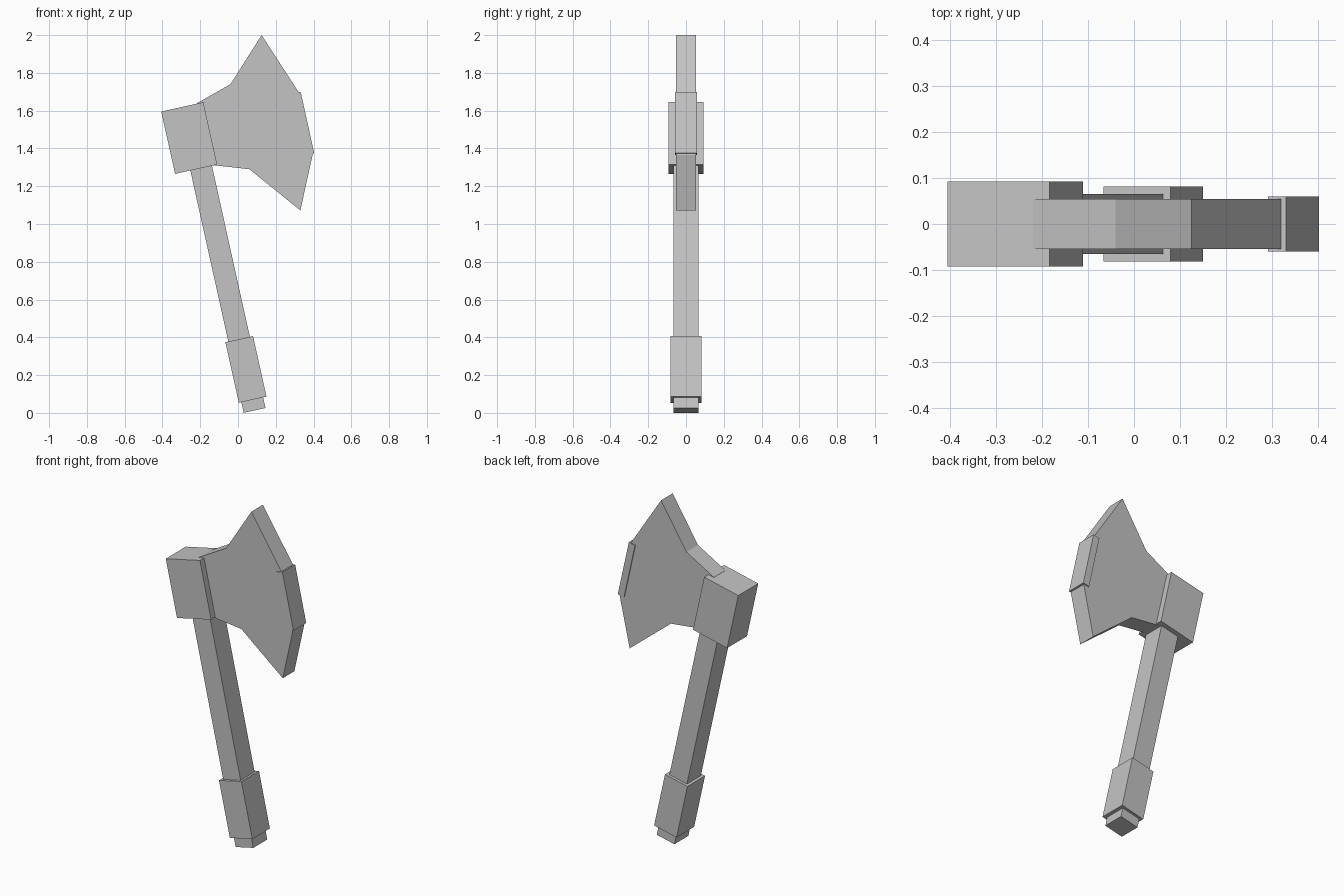
import bpy
import bmesh
from math import radians
from mathutils import Matrix

cube = bpy.data.objects.get("Cube")
if cube:
    bpy.data.objects.remove(cube, do_unlink=True)

TILT = Matrix.Rotation(radians(-12.5), 4, 'Y')

grey = bpy.data.materials.new("plain_grey")
grey.use_nodes = True
colour = (0.55, 0.55, 0.55, 1)
grey.diffuse_color = colour
grey.node_tree.nodes["Principled BSDF"].inputs["Base Color"].default_value = colour


def finish(name, bm):
    bmesh.ops.recalc_face_normals(bm, faces=bm.faces)
    mesh = bpy.data.meshes.new(name)
    bm.to_mesh(mesh)
    bm.free()
    mesh.materials.append(grey)
    obj = bpy.data.objects.new(name, mesh)
    bpy.context.collection.objects.link(obj)
    return obj


def tilted_box(name, x, z, width, depth, length):
    bm = bmesh.new()
    size = Matrix.Diagonal((width, depth, length, 1))
    bmesh.ops.create_cube(bm, size=1, matrix=size)
    obj = finish(name, bm)
    obj.matrix_world = Matrix.Translation((x, 0, z)) @ TILT


def slab(name, outline, depth):
    bm = bmesh.new()
    face = bm.faces.new([bm.verts.new((x, -depth / 2, z)) for x, z in outline])
    side = bmesh.ops.extrude_face_region(bm, geom=[face])
    verts = [v for v in side["geom"] if isinstance(v, bmesh.types.BMVert)]
    bmesh.ops.translate(bm, verts=verts, vec=(0, depth, 0))
    finish(name, bm)


# Handle, from the bottom up
tilted_box("pommel", 0.077, 0.062, 0.118, 0.13, 0.10)
tilted_box("grip", 0.042, 0.23, 0.15, 0.164, 0.328)
tilted_box("shaft", -0.094, 0.84, 0.117, 0.13, 1.33)

# Head block around the shaft
tilted_box("head_block", -0.2585, 1.455, 0.228, 0.186, 0.338)

# Flared blade
slab("blade", [(-0.22, 1.638), (-0.04, 1.74), (0.125, 2.0), (0.32, 1.70),
               (0.395, 1.365), (0.33, 1.072), (0.06, 1.29), (-0.16, 1.315)], 0.108)

# Raised strip on the upper cutting edge
tilted_box("edge_strip", 0.3475, 1.533, 0.041, 0.119, 0.333)
